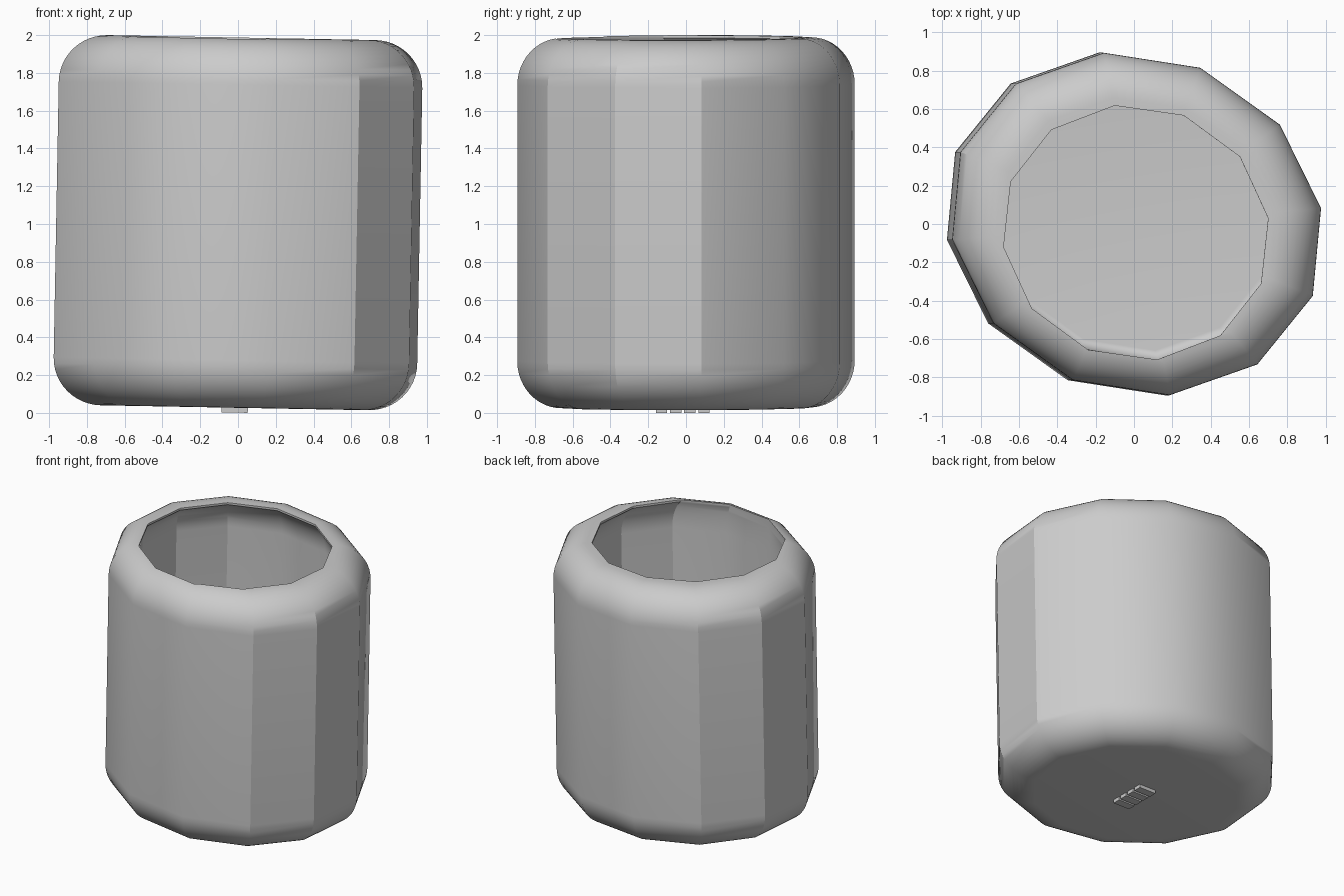
import bpy, bmesh, math
from mathutils import Matrix, Vector

if "Cube" in bpy.data.objects:
    bpy.data.objects.remove(bpy.data.objects["Cube"])

SIDES = 12
TURN = math.radians(-22.2)
TILT = Matrix.Translation((0, 0, 1.01)) @ Matrix.Rotation(math.radians(1.05), 4, "Y")

grey = bpy.data.materials.new("plain grey")
grey.use_nodes = True
grey.diffuse_color = (0.6, 0.6, 0.6, 1)
grey.node_tree.nodes["Principled BSDF"].inputs["Base Color"].default_value = grey.diffuse_color


def finish(name, bm):
    """Turn a bmesh into a linked grey object, leaning with the body."""
    bmesh.ops.recalc_face_normals(bm, faces=bm.faces)
    bm.transform(TILT)
    mesh = bpy.data.meshes.new(name)
    bm.to_mesh(mesh)
    bm.free()
    mesh.materials.append(grey)
    obj = bpy.data.objects.new(name, mesh)
    bpy.context.collection.objects.link(obj)
    return obj


def arc(wall, end, z_wall, z_end, sweep=90, steps=12):
    """Rounded run of rings from a wall oval to an end oval; an oval is (a, b, x, y)."""
    wall, end, rings = Vector(wall), Vector(end), []
    full = math.radians(sweep)
    for i in range(steps + 1):
        t = full * i / steps
        inward = (1 - math.cos(t)) / (1 - math.cos(full))
        rise = math.sin(t) / math.sin(full)
        rings.append((wall.lerp(end, inward), z_wall + (z_end - z_wall) * rise))
    return rings


def loft(name, profile):
    """Twelve-sided oval tube through the rings, closed at both ends."""
    bm = bmesh.new()
    spin = Matrix.Rotation(TURN, 3, "Z")
    rings = []
    for (a, b, x, y), z in profile:
        ring = []
        for i in range(SIDES):
            t = math.tau * i / SIDES
            p = spin @ Vector((a * math.cos(t), b * math.sin(t), z))
            ring.append(bm.verts.new(p + Vector((x, y, 0))))
        rings.append(ring)
    for r, s in zip(rings, rings[1:]):
        for i in range(SIDES):
            j = (i + 1) % SIDES
            bm.faces.new((r[i], r[j], s[j], s[i]))
    bm.faces.new(rings[0])
    bm.faces.new(rings[-1])
    return finish(name, bm)


# Outer body with rounded rim and base
outer = (0.993, 0.88, 0, 0)
flat = (0.73, 0.65, 0, 0)
body = loft("cup_body", arc(outer, flat, -0.733, -0.983)[::-1]
            + arc(outer, flat, 0.727, 0.977))

# Hollow: wall of even thickness, rounded floor, and a narrower off-centre mouth
inner = (0.81, 0.705, 0, 0)
mouth = (0.705, 0.66, -0.008, -0.045)
cutter = loft("hollow_cutter", arc(inner, flat, -0.71, -0.81)[::-1]
              + arc(inner, mouth, 0.74, 0.962, 60) + [(mouth, 1.2)])
cutter.hide_render = True
cut = body.modifiers.new("hollow", "BOOLEAN")
cut.operation = "DIFFERENCE"
cut.solver = "EXACT"
cut.object = cutter
bpy.context.view_layer.objects.active = body
body.select_set(True)
bpy.ops.object.modifier_apply(modifier=cut.name)
bpy.data.objects.remove(cutter)
bpy.ops.object.shade_smooth_by_angle(angle=math.radians(30))

# Row of small plain studs under the base
for n in range(4):
    bm = bmesh.new()
    bmesh.ops.create_cube(bm, size=1)
    bm.transform(Matrix.Translation((0, -0.13 + 0.075 * n, -0.986))
                 @ Matrix.Diagonal((0.14, 0.06, 0.045, 1)))
    finish(f"base_stud_{n + 1}", bm)
